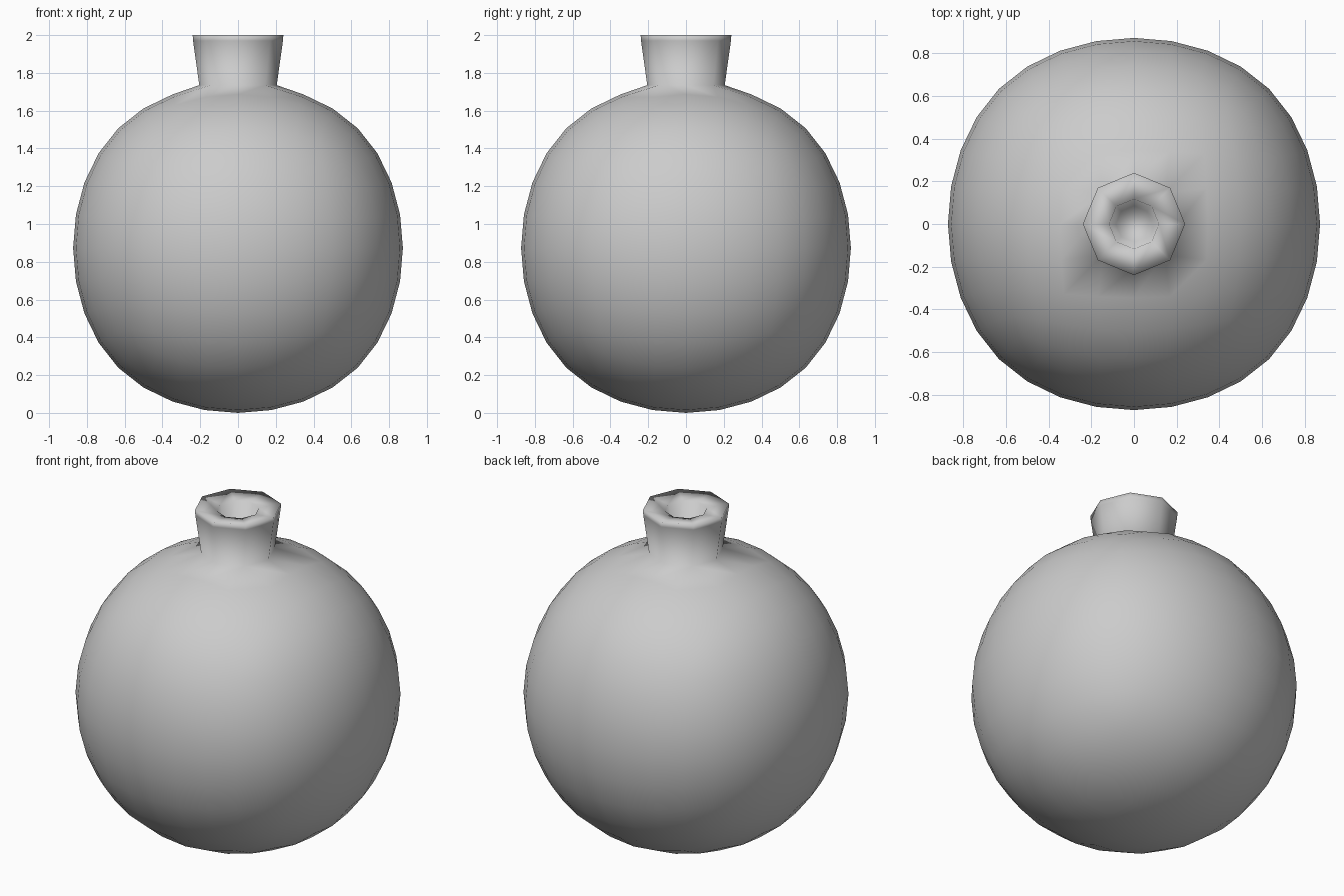
import bpy, bmesh
from math import atan2, cos, sin, pi

if "Cube" in bpy.data.objects:
    bpy.data.objects.remove(bpy.data.objects["Cube"])

R = 0.873  # body radius along the axes

# Round body: a cube smoothed into a quad sphere
bpy.ops.mesh.primitive_cube_add(size=2)
flask = bpy.context.object
flask.name = "round_flask"
sub = flask.modifiers.new("smooth", 'SUBSURF')
sub.levels = sub.render_levels = 3
bpy.ops.object.modifier_apply(modifier=sub.name)

bm = bmesh.new()
bm.from_mesh(flask.data)
k = R / max(v.co.x for v in bm.verts)
for v in bm.verts:
    v.co *= k
    v.co.z += R

# Open the top
bm.verts.ensure_lookup_table()
top = max(bm.verts, key=lambda v: v.co.z)
bmesh.ops.delete(bm, geom=[top], context='VERTS')
edges = [e for e in bm.edges if e.is_boundary]


def shape_ring(verts, radius, z):
    for v in verts:
        a = round(atan2(v.co.y, v.co.x) / (pi / 4)) * pi / 4
        v.co = (radius * cos(a), radius * sin(a), z)


# Eight-sided neck, rim and mouth grown from the opening (radius, height)
shape_ring({v for e in edges for v in e.verts}, 0.205, 1.735)
for radius, z in [(0.238, 1.97), (0.24, 2.0), (0.117, 1.985), (0.085, 1.80)]:
    geom = bmesh.ops.extrude_edge_only(bm, edges=edges)["geom"]
    edges = [g for g in geom if isinstance(g, bmesh.types.BMEdge) and g.is_boundary]
    shape_ring({v for e in edges for v in e.verts}, radius, z)

# Floor of the mouth
bmesh.ops.contextual_create(bm, geom=edges)
bmesh.ops.recalc_face_normals(bm, faces=bm.faces[:])
for f in bm.faces:
    f.smooth = True
bm.to_mesh(flask.data)
bm.free()
